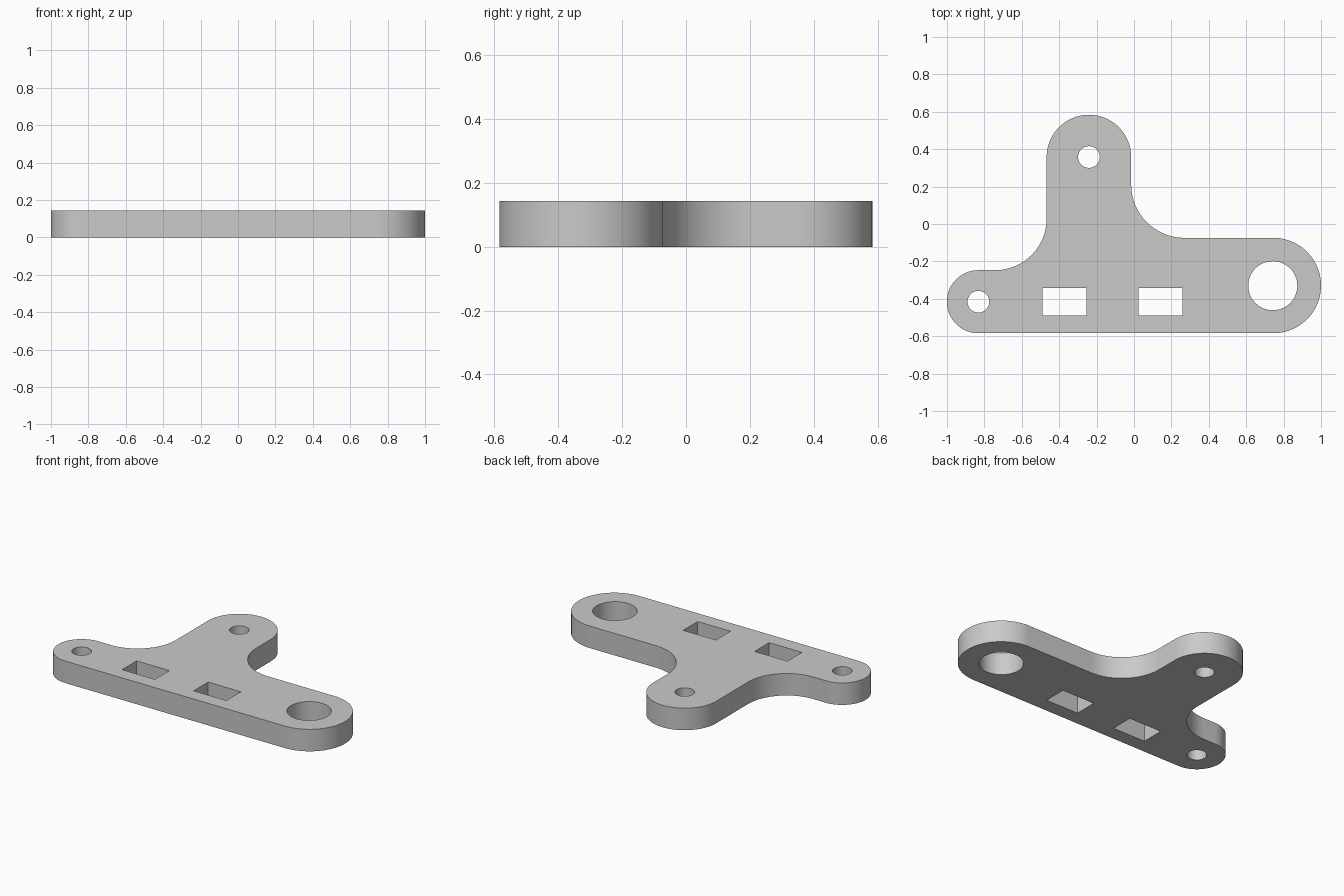
import bpy, bmesh, math

if "Cube" in bpy.data.objects:
    bpy.data.objects.remove(bpy.data.objects["Cube"])

HEIGHT = 0.143


def arc(cx, cy, r, a0, a1, n=24):
    """Points on an arc from angle a0 to a1 in degrees."""
    angles = [math.radians(a0 + (a1 - a0) * i / n) for i in range(n + 1)]
    return [(cx + r * math.cos(a), cy + r * math.sin(a)) for a in angles]


def circle(cx, cy, r, n=48):
    return arc(cx, cy, r, 0, 360, n)[:-1]


def rect(x0, x1, y0, y1):
    return [(x0, y0), (x1, y0), (x1, y1), (x0, y1)]


# Outer outline, counter-clockwise: three rounded lobes joined by two fillets
outline = (
    arc(0.745, -0.329, 0.255, -90, 90, 48)       # large right lobe
    + arc(0.27, 0.211, 0.285, 270, 180)          # right inner fillet
    + arc(-0.241, 0.358, 0.226, 0, 180, 48)      # upper lobe
    + arc(-0.743, 0.029, 0.276, 0, -90)          # left inner fillet
    + arc(-0.832, -0.4155, 0.1685, 90, 270, 40)  # small left lobe
)

# Through holes: two pin holes, one large bore, two rectangular slots
holes = [
    circle(-0.241, 0.358, 0.058),
    circle(-0.832, -0.4155, 0.058),
    circle(0.742, -0.33, 0.131, 64),
    rect(-0.49, -0.254, -0.49, -0.341),
    rect(0.024, 0.259, -0.49, -0.341),
]

# Filled profile extruded to the plate thickness
curve = bpy.data.curves.new("plate_profile", "CURVE")
curve.dimensions = "2D"
curve.fill_mode = "BOTH"
curve.extrude = HEIGHT / 2
for loop in [outline] + holes:
    spline = curve.splines.new("POLY")
    spline.points.add(len(loop) - 1)
    for point, (x, y) in zip(spline.points, loop):
        point.co = (x, y, 0, 1)
    spline.use_cyclic_u = True

plate = bpy.data.objects.new("bracket_plate", curve)
bpy.context.collection.objects.link(plate)
bpy.context.view_layer.objects.active = plate
plate.select_set(True)
bpy.ops.object.convert(target="MESH")
plate = bpy.context.object
plate.name = "bracket_plate"

# Weld the caps to the walls and rest the plate on the ground
bm = bmesh.new()
bm.from_mesh(plate.data)
bmesh.ops.remove_doubles(bm, verts=bm.verts, dist=0.0001)
bmesh.ops.recalc_face_normals(bm, faces=bm.faces)
lowest = min(v.co.z for v in bm.verts)
bmesh.ops.translate(bm, verts=bm.verts, vec=(0, 0, -lowest))
bm.to_mesh(plate.data)
bm.free()

grey = bpy.data.materials.new("plain_grey")
grey.diffuse_color = (0.59, 0.59, 0.59, 1)
grey.use_nodes = True
grey.node_tree.nodes["Principled BSDF"].inputs["Base Color"].default_value = grey.diffuse_color
plate.data.materials.clear()
plate.data.materials.append(grey)
bpy.ops.object.shade_smooth_by_angle(angle=math.radians(30))
